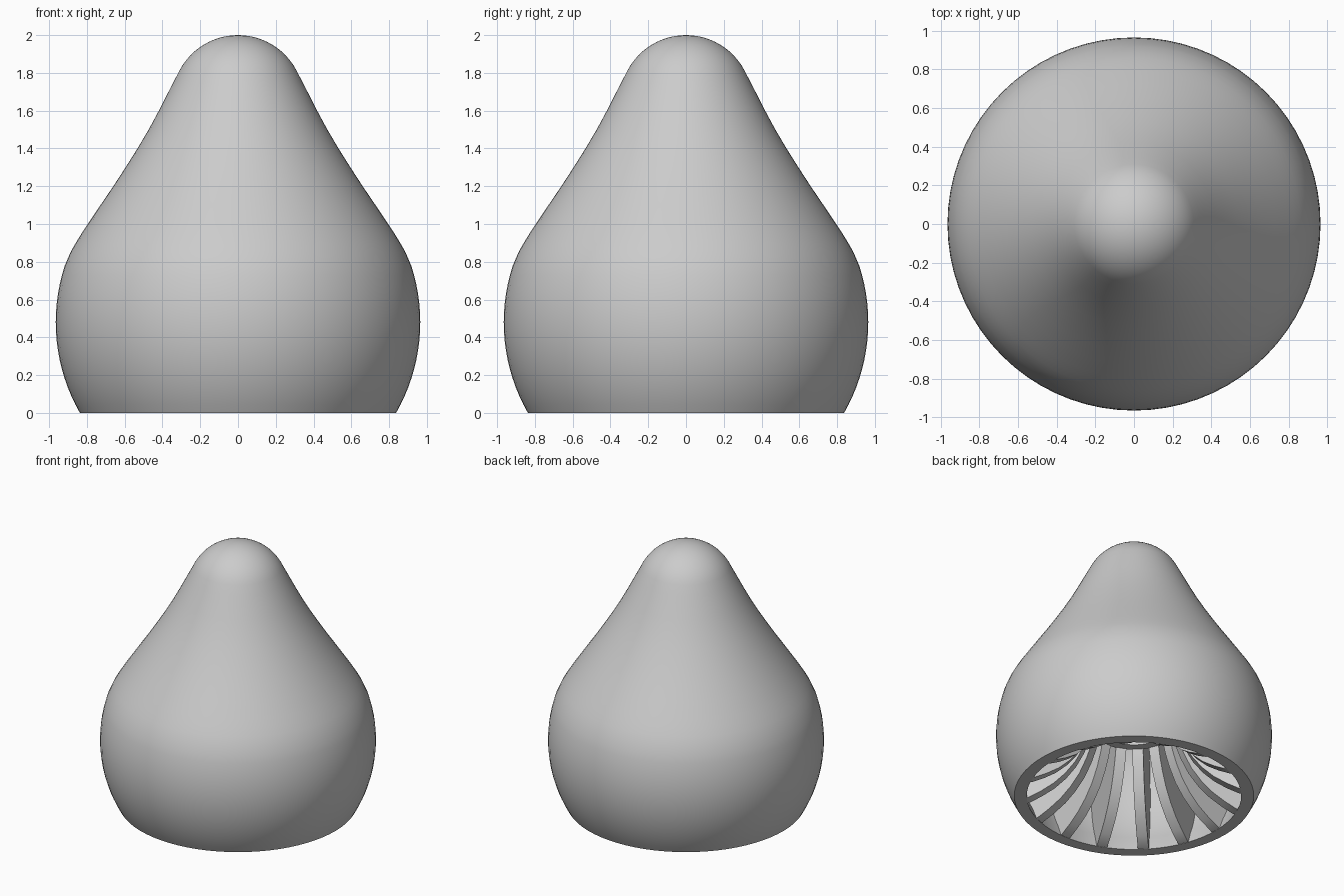
import bpy, bmesh, math
from mathutils import Matrix

cube = bpy.data.objects.get("Cube")
if cube:
    bpy.data.objects.remove(cube, do_unlink=True)

gray = bpy.data.materials.new("plain_gray")
gray.use_nodes = True
gray.diffuse_color = (0.6, 0.6, 0.6, 1)
gray.node_tree.nodes["Principled BSDF"].inputs["Base Color"].default_value = (0.6, 0.6, 0.6, 1)

SEGMENTS = 72
RIBS = 16
WALL = 0.09


def arc(radius, centre, start, end, steps):
    """Profile points (r, z) on a sphere centred on the axis."""
    angles = [math.radians(start + (end - start) * i / steps) for i in range(steps + 1)]
    return [(radius * math.cos(a), centre + radius * math.sin(a)) for a in angles]


def inset(profile, amount):
    """Shift a bottom-to-top profile inwards along its normals."""
    result = []
    for i, (r, z) in enumerate(profile):
        a, b = profile[max(i - 1, 0)], profile[min(i + 1, len(profile) - 1)]
        dr, dz = b[0] - a[0], b[1] - a[1]
        length = math.hypot(dr, dz)
        result.append((max(r - amount * dz / length, 0), z + amount * dr / length))
    return result


def finish(name, bm, angle=35):
    bmesh.ops.remove_doubles(bm, verts=bm.verts, dist=0.0005)
    bmesh.ops.recalc_face_normals(bm, faces=bm.faces)
    mesh = bpy.data.meshes.new(name)
    bm.to_mesh(mesh)
    bm.free()
    mesh.materials.append(gray)
    obj = bpy.data.objects.new(name, mesh)
    bpy.context.collection.objects.link(obj)
    bpy.ops.object.select_all(action="DESELECT")
    obj.select_set(True)
    bpy.context.view_layer.objects.active = obj
    bpy.ops.object.shade_smooth_by_angle(angle=math.radians(angle))
    return obj


def lathe(name, profile):
    bm = bmesh.new()
    verts = [bm.verts.new((r, 0, z)) for r, z in profile]
    edges = [bm.edges.new(pair) for pair in zip(verts, verts[1:])]
    bmesh.ops.spin(bm, geom=verts + edges, cent=(0, 0, 0), axis=(0, 0, 1),
                   angle=math.tau, steps=SEGMENTS, use_duplicate=False)
    return finish(name, bm)


# Hollow shell: round belly, waisted neck and domed tip
belly = arc(0.965, 0.48, -29.8, 18, 16)
neck = [(0.887, 0.85), (0.859, 0.9), (0.828, 0.95), (0.795, 1.0), (0.728, 1.1),
        (0.66, 1.2), (0.595, 1.3), (0.532, 1.4), (0.473, 1.5), (0.419, 1.6),
        (0.368, 1.7), (0.342, 1.75)]
tip = arc(0.35, 1.65, 28, 90, 12)
outer = belly + neck + tip
inner = inset(outer, WALL)
inner[0] = (0.75, 0)
inner[-1] = (0, 2 - WALL)
lathe("shell", outer + inner[::-1] + outer[:1])

# Central tube that the ribs run into
lathe("centre_tube", [(0.24, 0.55), (0.305, 0.55), (0.305, 1.72), (0.24, 1.72), (0.24, 0.55)])

# Radial ribs with a flared inner edge, buried in the wall
flare = [(0.74, 0.002), (0.65, 0.05), (0.56, 0.11), (0.48, 0.185), (0.41, 0.275),
         (0.355, 0.38), (0.32, 0.47), (0.295, 0.56), (0.28, 1.55)]
wall_edge = [p for p in inset(outer, WALL / 2) if 0.01 < p[1] < 1.55]
outline = flare + wall_edge[::-1] + [(0.79, 0.002)]
half = 0.038
bm = bmesh.new()
for i in range(RIBS):
    turn = Matrix.Rotation(math.tau * i / RIBS, 4, "Z")
    face = bm.faces.new([bm.verts.new(turn @ Matrix.Translation((r, -half, z)).translation)
                         for r, z in outline])
    side = bmesh.ops.extrude_face_region(bm, geom=[face], use_keep_orig=True)
    moved = [g for g in side["geom"] if isinstance(g, bmesh.types.BMVert)]
    bmesh.ops.translate(bm, verts=moved, vec=turn.to_3x3().col[1] * half * 2)
finish("ribs", bm)
